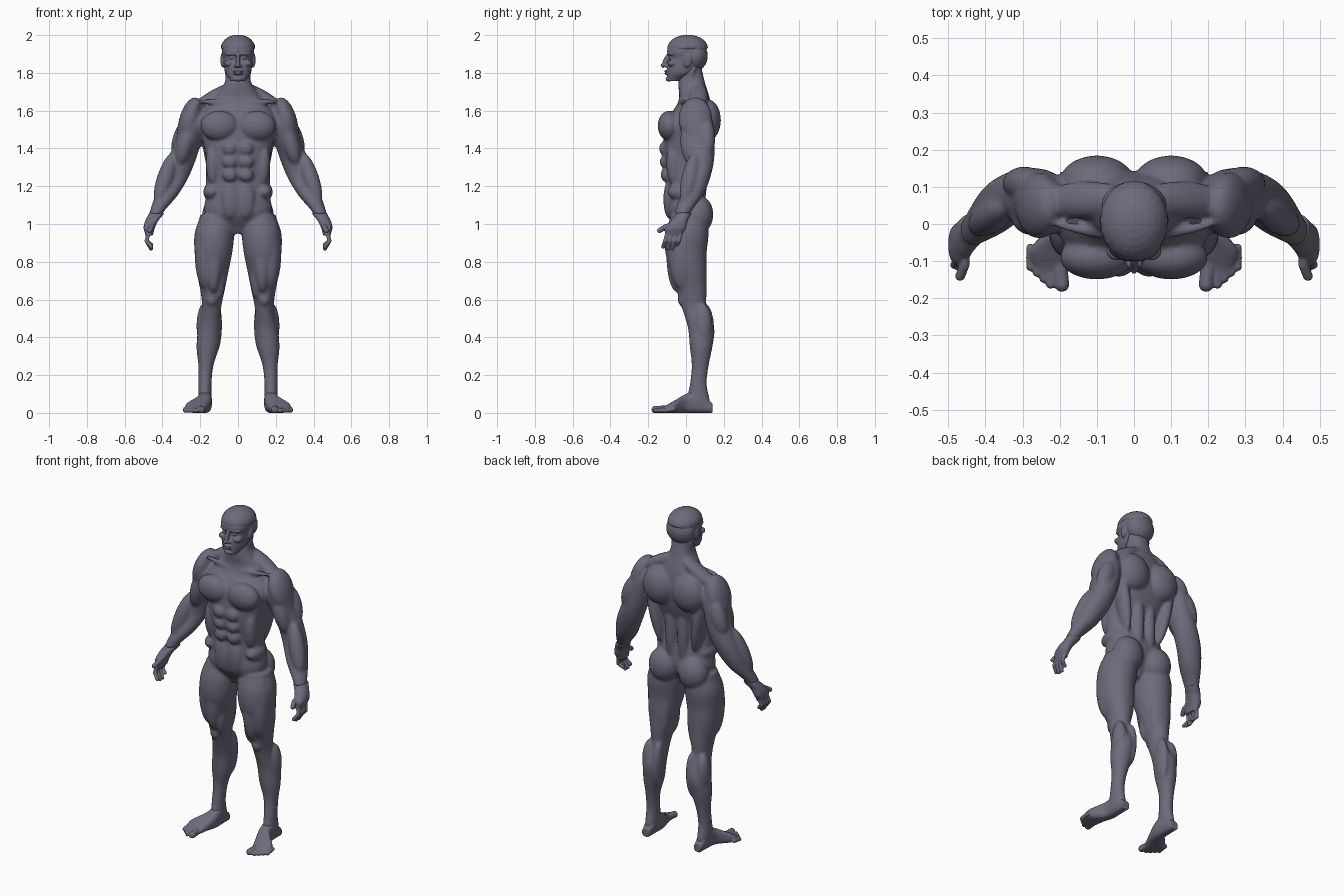
import bpy
import bmesh
import math
from mathutils import Matrix, Vector

default_cube = bpy.data.objects.get("Cube")
if default_cube:
    bpy.data.objects.remove(default_cube, do_unlink=True)

COLOUR = (0.15, 0.147, 0.2, 1)
skin = bpy.data.materials.new("slate grey clay")
skin.use_nodes = True
skin.diffuse_color = COLOUR
skin.node_tree.nodes["Principled BSDF"].inputs["Base Color"].default_value = COLOUR


def signed_power(value, exponent):
    return math.copysign(abs(value) ** exponent, value)


def catmull(a, b, c, d, t):
    return b + t / 2 * (c - a + t * (2 * a - 5 * b + 4 * c - d + t * (3 * (b - c) + d - a)))


def loft(mesh, rows, start, step, power=2.0, along="z", steps=5, sides=28):
    """Skin evenly spaced rounded sections given as (low x, high x, low depth, high depth)."""
    last = len(rows) - 1
    rings = []
    for index in range(last * steps + 1):
        i, t = index // steps, index % steps / steps
        near = [rows[max(0, min(last, i + k))] for k in (-1, 0, 1, 2)]
        x_low, x_high, low, high = [catmull(*column, t) for column in zip(*near)]
        place = start + step * index / steps
        ring = []
        for k in range(sides):
            angle = math.tau * k / sides
            u = signed_power(math.cos(angle), 2 / power)
            v = signed_power(math.sin(angle), 2 / power)
            x = (x_low + x_high + u * (x_high - x_low)) / 2
            w = (low + high + v * (high - low)) / 2
            ring.append(mesh.verts.new((x, w, place) if along == "z" else (x, place, w)))
        rings.append(ring)
    for lower, upper in zip(rings, rings[1:]):
        for k in range(sides):
            n = (k + 1) % sides
            mesh.faces.new((lower[k], lower[n], upper[n], upper[k]))
    mesh.faces.new(rings[0][::-1])
    mesh.faces.new(rings[-1])


def centred(rows):
    """Turn (half width, front, back) rows into full sections."""
    return [(-half, half, front, back) for half, front, back in rows]


def ellipsoid(mesh, matrix):
    return bmesh.ops.create_uvsphere(
        mesh, u_segments=20, v_segments=14, radius=1, matrix=matrix)["verts"]


def blob(mesh, centre, radii):
    return ellipsoid(mesh, Matrix.Translation(centre) @ Matrix.Diagonal((*radii, 1)))


def spindle(mesh, start, end, wide, deep):
    """A muscle belly stretched between two points."""
    start, end = Vector(start), Vector(end)
    axis = (end - start).normalized()
    guide = Vector((0, 0, 1)) if abs(axis.x) > 0.8 else Vector((1, 0, 0))
    side = (guide - axis * guide.dot(axis)).normalized()
    turn = Matrix((side, axis.cross(side), axis)).transposed().to_4x4()
    size = Matrix.Diagonal((wide, deep, (end - start).length / 2, 1))
    ellipsoid(mesh, Matrix.Translation((start + end) / 2) @ turn @ size)


def digit(mesh, joints, radius):
    """A finger or toe as a chain of overlapping balls."""
    for a, b in zip(joints, joints[1:]):
        for s in range(9):
            blob(mesh, Vector(a).lerp(Vector(b), s / 8), (radius, radius, radius))


def finish(name, mesh, voxel, smoothing):
    """Mirror the half, fuse its overlapping volumes and relax the skin."""
    for vert in mesh.verts:
        vert.co.z = max(vert.co.z, 0)
    bmesh.ops.recalc_face_normals(mesh, faces=mesh.faces)
    data = bpy.data.meshes.new(name)
    mesh.to_mesh(data)
    mesh.free()
    data.materials.append(skin)
    data.polygons.foreach_set("use_smooth", [True] * len(data.polygons))
    part = bpy.data.objects.new(name, data)
    bpy.context.collection.objects.link(part)
    mirror = part.modifiers.new("both sides", "MIRROR")
    mirror.use_mirror_merge = False
    fuse = part.modifiers.new("fuse", "REMESH")
    fuse.mode = "VOXEL"
    fuse.voxel_size = voxel
    fuse.use_smooth_shade = True
    relax = part.modifiers.new("relax", "SMOOTH")
    relax.factor = 0.5
    relax.iterations = smoothing


# Neck and trunk, from the top down
body = bmesh.new()
loft(body, centred([
    (.06, -.02, .08), (.07, -.04, .1), (.14, -.04, .13), (.21, -.1, .14), (.19, -.12, .13),
    (.17, -.12, .1), (.17, -.1, .08), (.17, -.1, .1), (.17, -.1, .1), (.03, -.04, .04)]),
    start=1.85, step=-.1, power=2.4)

# Leg, hip to ankle
loft(body, [
    (.03, .2, -.08, .11), (.02, .23, -.11, .12), (.03, .23, -.11, .11), (.05, .22, -.08, .11),
    (.07, .2, -.05, .11), (.09, .19, -.02, .11), (.09, .21, .01, .15), (.1, .22, .02, .14),
    (.13, .21, .03, .12), (.14, .21, .02, .11), (.14, .21, 0, .13)], start=1.05, step=-.1)

# Arm, shoulder to wrist
loft(body, [
    (.18, .24, .03, .1), (.17, .31, -.03, .14), (.19, .33, -.02, .15), (.22, .37, .01, .15),
    (.26, .41, .01, .13), (.32, .44, -.03, .09), (.4, .47, -.06, .02)], start=1.65, step=-.1)

# Chest, collar bone, neck cord and trapezius
blob(body, (.1, -.09, 1.52), (.1, .06, .08))
spindle(body, (.01, -.04, 1.64), (.22, 0, 1.65), .015, .015)
spindle(body, (.07, .05, 1.84), (.01, -.03, 1.65), .017, .017)
spindle(body, (.02, .07, 1.74), (.25, .06, 1.6), .035, .05)

# Abdominal blocks, lower belly, rib and hip obliques
for row in range(3):
    blob(body, (.042, -.115 + row * .004, 1.4 - row * .07), (.04, .028, .036))
blob(body, (.04, -.09, 1.13), (.05, .03, .1))
spindle(body, (.14, -.07, 1.42), (.13, -.06, 1.2), .035, .04)
blob(body, (.14, -.02, 1.17), (.045, .08, .045))

# Shoulder blade, back wing and spine muscles
blob(body, (.1, .115, 1.55), (.1, .07, .11))
spindle(body, (.18, .09, 1.56), (.11, .07, 1.18), .035, .05)
spindle(body, (.04, .09, 1.45), (.04, .08, 1.08), .035, .03)

# Shoulder cap, biceps, triceps and forearm
spindle(body, (.22, .05, 1.67), (.29, .05, 1.44), .055, .09)
spindle(body, (.25, .01, 1.54), (.31, .03, 1.31), .045, .05)
spindle(body, (.26, .11, 1.56), (.33, .11, 1.35), .05, .045)
spindle(body, (.34, .05, 1.38), (.43, -.01, 1.1), .045, .045)

# Buttock, thigh, knee and calf
blob(body, (.1, .07, 1.05), (.09, .075, .1))
spindle(body, (.17, -.02, 1.05), (.17, -.02, .65), .06, .075)
spindle(body, (.12, -.05, 1.05), (.13, -.05, .64), .05, .055)
spindle(body, (.09, -.02, .8), (.1, -.01, .6), .03, .045)
spindle(body, (.13, .06, 1), (.13, .07, .57), .07, .045)
blob(body, (.14, -.02, .6), (.03, .024, .036))
spindle(body, (.11, .1, .58), (.12, .1, .31), .03, .05)
spindle(body, (.18, .09, .58), (.18, .09, .34), .04, .05)
finish("body", body, voxel=.008, smoothing=7)

# Feet with toes, heel forward
feet = bmesh.new()
loft(feet, [
    (.15, .2, 0, .05), (.14, .21, 0, .12), (.14, .22, 0, .1), (.16, .28, 0, .06),
    (.18, .26, 0, .025)], start=.14, step=-.07, power=2.6, along="y")
digit(feet, [(.2, -.1, .02), (.194, -.163, .017)], .02)
for toe in range(4):
    x, tip = .225 + toe * .018, -.163 + toe * .016
    digit(feet, [(x, tip + .05, .02), (x, tip, .012)], .012)
finish("feet", feet, voxel=.0045, smoothing=3)

# Hands with fingers and thumb
hands = bmesh.new()
loft(hands, [
    (.39, .47, -.05, .03), (.42, .49, -.08, .01), (.44, .5, -.11, 0), (.45, .49, -.11, -.02)],
    start=1.06, step=-.04, power=2.4)
for finger, low in enumerate((.88, .87, .87, .89)):
    y = -.1 + finger * .024
    digit(hands, [(.475, y, .95), (.484, y - .01, .91), (.46, y - .02, low)], .011)
digit(hands, [(.455, -.06, 1), (.456, -.11, .985), (.468, -.14, .965)], .0135)
finish("hands", hands, voxel=.0035, smoothing=3)

# Skull, chin upward
head = bmesh.new()
loft(head, centred([
    (.04, -.1, -.03), (.066, -.1, .04), (.074, -.1, .08), (.08, -.087, .1),
    (.085, -.1, .108), (.07, -.075, .1), (.01, -.01, .03)]), start=1.757, step=.04, power=2.4)

# Cropped hair, cut straight across the forehead and full at the nape
hairline = 1.93
for vert in blob(head, (0, .009, hairline), (.092, .108, .072)):
    vert.co.z = max(vert.co.z, hairline)
blob(head, (0, .05, 1.89), (.088, .065, .08))

# Brow, cheek, eye, nose, lips, chin and ear
spindle(head, (.004, -.097, 1.902), (.068, -.07, 1.9), .009, .012)
blob(head, (.048, -.074, 1.85), (.026, .024, .018))
blob(head, (.033, -.082, 1.88), (.015, .01, .008))
spindle(head, (0, -.09, 1.905), (0, -.124, 1.825), .011, .014)
blob(head, (0, -.12, 1.84), (.011, .015, .01))
blob(head, (.013, -.106, 1.836), (.01, .012, .008))
for lip in (1.809, 1.796):
    blob(head, (0, -.103, lip), (.027, .012, .006))
blob(head, (0, -.09, 1.768), (.028, .018, .014))
spindle(head, (.082, .018, 1.905), (.08, .002, 1.828), .012, .023)
finish("head", head, voxel=.0035, smoothing=3)
